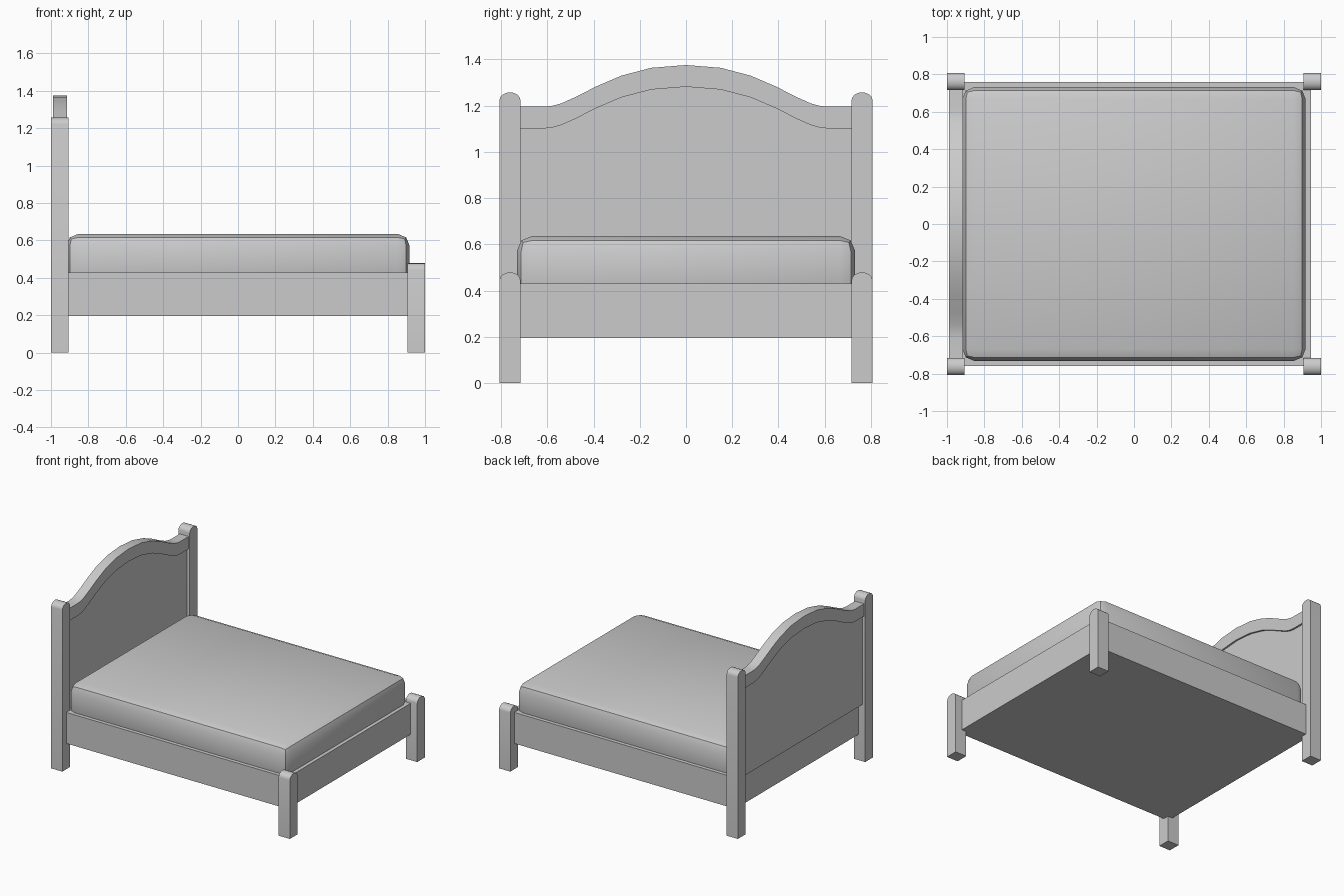
import bpy, bmesh, math

if "Cube" in bpy.data.objects:
    bpy.data.objects.remove(bpy.data.objects["Cube"])


def finish(name, bm):
    bmesh.ops.recalc_face_normals(bm, faces=bm.faces)
    mesh = bpy.data.meshes.new(name)
    bm.to_mesh(mesh)
    bm.free()
    obj = bpy.data.objects.new(name, mesh)
    bpy.context.collection.objects.link(obj)
    bpy.ops.object.select_all(action='DESELECT')
    obj.select_set(True)
    bpy.context.view_layer.objects.active = obj
    bpy.ops.object.shade_smooth_by_angle(angle=math.radians(30))
    return obj


def strip(name, lower, upper, x0, x1):
    """Solid between two (y, z) curves with equal point counts, thick in x."""
    bm = bmesh.new()
    rings = [[bm.verts.new(c) for c in
              ((x0, *a), (x1, *a), (x1, *b), (x0, *b))]
             for a, b in zip(lower, upper)]
    for r, s in zip(rings, rings[1:]):
        for i in range(4):
            j = (i + 1) % 4
            bm.faces.new((r[i], r[j], s[j], s[i]))
    bm.faces.new(rings[0])
    bm.faces.new(rings[-1])
    return finish(name, bm)


def box(name, x, y, z, bevel=0):
    bm = bmesh.new()
    bmesh.ops.create_cube(bm, size=1)
    for v in bm.verts:
        v.co = [lo + (c + 0.5) * (hi - lo) for c, (lo, hi) in zip(v.co, (x, y, z))]
    if bevel:
        bmesh.ops.bevel(bm, geom=bm.edges[:], offset=bevel, segments=2,
                        profile=0.5, affect='EDGES')
    return finish(name, bm)


def post(name, x0, x1, y, shoulder):
    """Square post with a top rounded across y."""
    bm = bmesh.new()
    half, rise, n = 0.046, 0.036, 8
    pts = [(y - half, 0), (y + half, 0)]
    for i in range(n + 1):
        a = math.pi * i / n
        pts.append((y + half * math.cos(a), shoulder + rise * math.sin(a)))
    face = bm.faces.new([bm.verts.new((x0, *p)) for p in pts])
    new = bmesh.ops.extrude_face_region(bm, geom=[face])['geom']
    # keep the starting face as the second end cap
    bmesh.ops.translate(bm, vec=(x1 - x0, 0, 0),
                        verts=[g for g in new if isinstance(g, bmesh.types.BMVert)])
    if not face.is_valid:
        bm.verts.ensure_lookup_table()
    return finish(name, bm)


# Four corner posts
for side, label in ((-1, "front"), (1, "back")):
    post("head_post_" + label, -1.0, -0.906, side * 0.762, 1.222)
    post("foot_post_" + label, 0.906, 1.0, side * 0.762, 0.443)

# Bed base with rails
box("bed_base", (-0.945, 0.945), (-0.76, 0.76), (0.195, 0.43))

# Mattress
box("mattress", (-0.918, 0.918), (-0.732, 0.732), (0.34, 0.635), 0.064)

# Headboard: curved top rail over a thinner panel
half = [(0.0, 1.376), (0.15, 1.364), (0.28, 1.33), (0.385, 1.285), (0.48, 1.237),
        (0.54, 1.21), (0.575, 1.2), (0.61, 1.196), (0.73, 1.196)]
top = [(-y, z) for y, z in reversed(half[1:])] + half
under = [(y, z - 0.094) for y, z in top]
strip("headboard_top_rail", under, top, -0.99, -0.915)
strip("headboard_panel", [(y, 0.43) for y, z in top],
      [(y, z + 0.03) for y, z in under], -0.977, -0.928)
